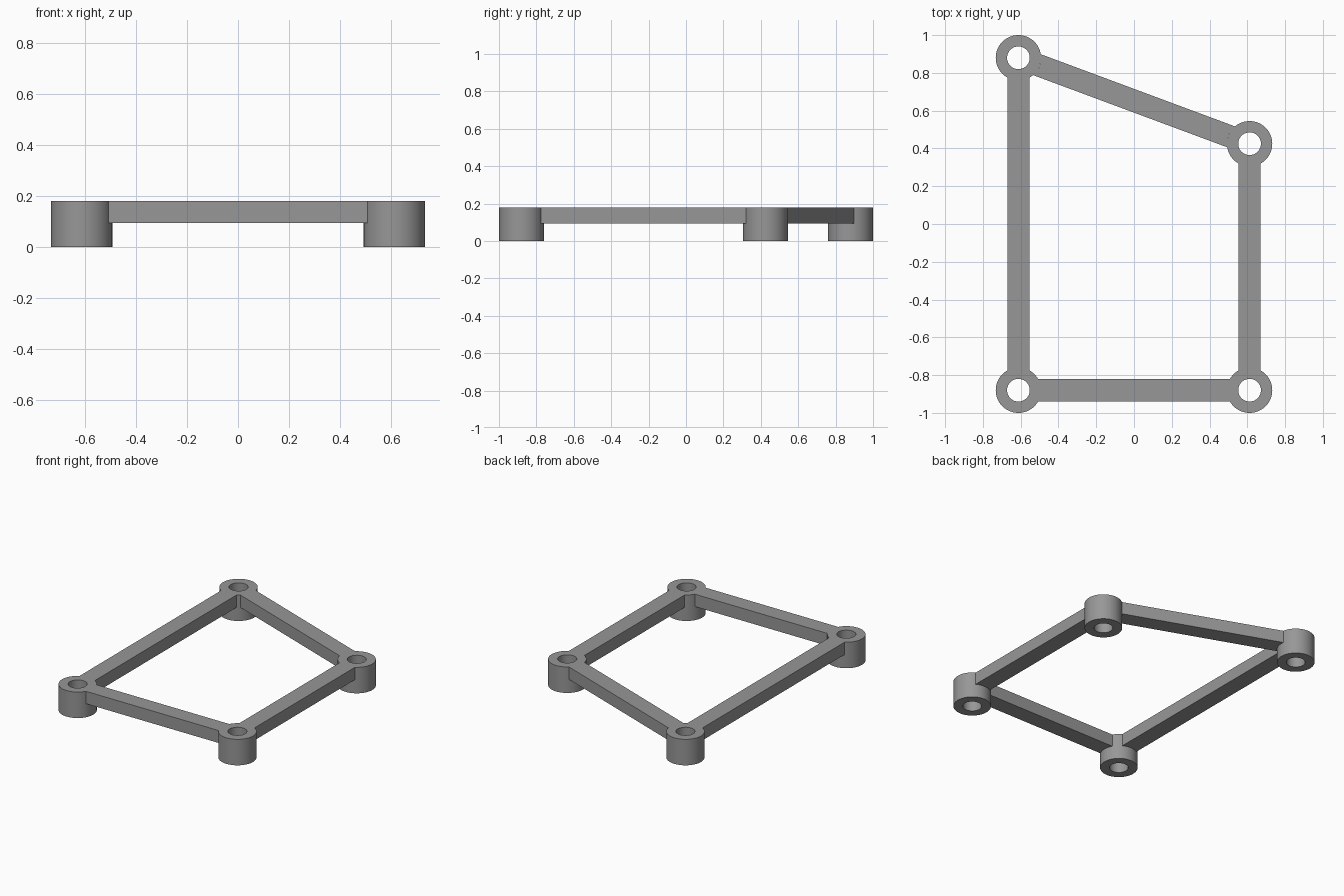
import bpy, bmesh, math
from mathutils import Vector

if "Cube" in bpy.data.objects:
    bpy.data.objects.remove(bpy.data.objects["Cube"])

R, HOLE, HALF_W = 0.12, 0.06, 0.059   # boss radius, bore radius, half bar width
TOP, BAR_Z = 0.18, 0.094              # top height, underside of the bars
SEG = 64

grey = bpy.data.materials.new("mid_grey")
grey.diffuse_color = (0.31, 0.31, 0.31, 1)
grey.use_nodes = True
grey.node_tree.nodes["Principled BSDF"].inputs["Base Color"].default_value = grey.diffuse_color


def finish(name, bm):
    bmesh.ops.recalc_face_normals(bm, faces=bm.faces)
    mesh = bpy.data.meshes.new(name)
    bm.to_mesh(mesh)
    bm.free()
    obj = bpy.data.objects.new(name, mesh)
    bpy.context.collection.objects.link(obj)
    mesh.materials.append(grey)
    bpy.context.view_layer.objects.active = obj
    obj.select_set(True)
    bpy.ops.object.shade_smooth_by_angle(angle=math.radians(30))
    obj.select_set(False)


def boss(name, c):
    """Short tube: a rectangular section swept round the bore."""
    bm = bmesh.new()
    section = [(HOLE, 0), (R, 0), (R, TOP), (HOLE, TOP)]
    rings = []
    for i in range(SEG):
        a = 2 * math.pi * i / SEG
        rings.append([bm.verts.new((c.x + r * math.cos(a), c.y + r * math.sin(a), z))
                      for r, z in section])
    for i in range(SEG):
        p, q = rings[i], rings[(i + 1) % SEG]
        for k in range(4):
            m = (k + 1) % 4
            bm.faces.new((p[k], q[k], q[m], p[m]))
    finish(name, bm)


def bar(name, a, b):
    """Flat bar whose ends are scooped to fit the round bosses."""
    bm = bmesh.new()
    along = (b - a).normalized()
    side = Vector((-along.y, along.x))
    spread = math.asin(HALF_W / R)
    n = 10
    columns = []
    for i in range(n + 1):
        t = spread * (2 * i / n - 1)
        reach, off = along * (R * math.cos(t)), side * (R * math.sin(t))
        columns.append([bm.verts.new((p.x, p.y, z)) for p in (a + reach + off, b - reach + off)
                        for z in (BAR_Z, TOP)])
    for p, q in zip(columns, columns[1:]):
        bm.faces.new((p[0], p[2], q[2], q[0]))   # underside strip
        bm.faces.new((p[1], p[3], q[3], q[1]))   # top strip
    for p in (columns[0], columns[-1]):
        bm.faces.new((p[0], p[2], p[3], p[1]))   # long sides
    finish(name, bm)


corners = {
    "front_left": Vector((-0.612, -0.88)),
    "front_right": Vector((0.612, -0.88)),
    "back_right": Vector((0.612, 0.425)),
    "back_left": Vector((-0.612, 0.88)),
}
for name, c in corners.items():
    boss(name + "_boss", c)

# Four bars linking neighbouring bosses
points = list(corners.values())
for i, name in enumerate(("front_bar", "right_bar", "back_bar", "left_bar")):
    bar(name, points[i], points[(i + 1) % 4])
